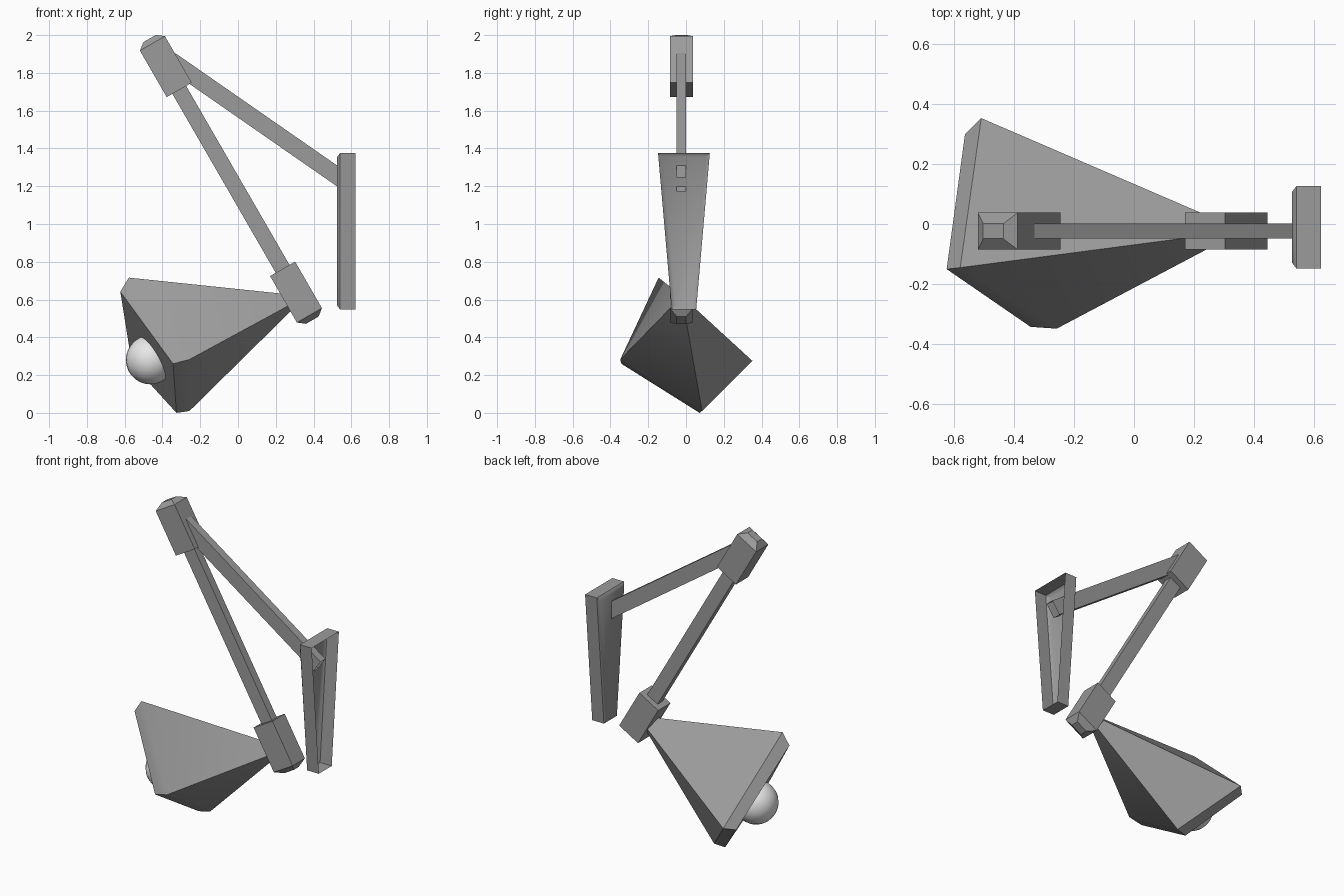
import bpy, bmesh, math
from mathutils import Vector

cube = bpy.data.objects.get("Cube")
if cube:
    bpy.data.objects.remove(cube, do_unlink=True)


def make_material(name, grey):
    m = bpy.data.materials.new(name)
    m.use_nodes = True
    colour = (grey, grey, grey, 1)
    m.diffuse_color = colour
    m.node_tree.nodes["Principled BSDF"].inputs["Base Color"].default_value = colour
    return m


body_grey = make_material("mid_grey", 0.33)
bulb_grey = make_material("light_grey", 0.8)


def loft(name, rings, cap_start=True, cap_end=True):
    """Skin four-sided rings in order; a one-point ring is an apex."""
    bm = bmesh.new()
    rows = [[bm.verts.new(p) for p in ring] for ring in rings]
    for a, b in zip(rows, rows[1:]):
        for i in range(4):
            j = (i + 1) % 4
            if len(a) == 1:
                bm.faces.new((a[0], b[j], b[i]))
            else:
                bm.faces.new((a[i], a[j], b[j], b[i]))
    if cap_start and len(rows[0]) > 2:
        bm.faces.new(rows[0])
    if cap_end:
        bm.faces.new(rows[-1])
    bmesh.ops.recalc_face_normals(bm, faces=bm.faces)
    mesh = bpy.data.meshes.new(name)
    bm.to_mesh(mesh)
    bm.free()
    mesh.materials.append(body_grey)
    obj = bpy.data.objects.new(name, mesh)
    bpy.context.collection.objects.link(obj)
    return obj


def soften(obj):
    """Smooth the shallow bevels and keep the main edges sharp."""
    bpy.ops.object.select_all(action='DESELECT')
    obj.select_set(True)
    bpy.context.view_layer.objects.active = obj
    bpy.ops.object.shade_smooth_by_angle(angle=math.radians(40))


def bar(name, origin, axis, sections, capped=True):
    """Bar along an axis in the xz plane; sections are (distance, width, depth)."""
    axis = axis.normalized()
    side, across = Vector((-axis.z, 0, axis.x)), Vector((0, 1, 0))
    loft(name, [[origin + axis * t + side * (sx * w / 2) + across * (sy * d / 2)
                 for sx, sy in ((-1, -1), (1, -1), (1, 1), (-1, 1))]
                for t, w, d in sections], capped, capped)


# Lower arm with a joint block, tapered at its outer end, on each end
MID_Y = -0.024
top = Vector((-0.453, MID_Y, 1.956))
slant = Vector((0.5, 0, -math.sqrt(0.75)))
block, tip = (0.153, 0.123), (0.077, 0.05)
bar("upper_joint", top, slant, [(-0.03, *tip), (0, *block), (0.284, *block)])
bar("lower_joint", top, slant, [(1.378, *block), (1.662, *block), (1.692, *tip)])
bar("lower_arm", top, slant, [(0.25, 0.084, 0.05), (1.41, 0.084, 0.05)])

# Upper arm: open tube running through the wall plate
start, end = Vector((-0.331, MID_Y, 1.904)), Vector((0.615, MID_Y, 1.247))
run = end - start
down = Vector((run.z, 0, -run.x)).normalized() * 0.0455
bar("upper_arm", start + down, run,
    [(0, 0.091, 0.05), (run.length, 0.091, 0.05)], capped=False)


# Tapered wall plate: thin shell, open at the wall side, bevelled at the other
def plate_ring(x, inset):
    z0, z1 = 0.548 + inset, 1.375 - inset
    top_half, low_half = 0.137 - inset, 0.065 - inset
    return [Vector((x, -0.011 + y, z)) for y, z in
            ((-low_half, z0), (low_half, z0), (top_half, z1), (-top_half, z1))]


plate = loft("wall_plate",
             [plate_ring(0.525, 0.02), plate_ring(0.54, 0), plate_ring(0.622, 0)],
             cap_end=False)
soften(plate)

# Pyramid shade with a narrow inward lip and a closed mouth
apex = [Vector((0.36, -0.022, 0.618))]
brim = [Vector(p) for p in ((-0.578, -0.145, 0.716), (-0.257, -0.348, 0.283),
                            (-0.257, 0.085, 0.01), (-0.508, 0.352, 0.275))]
mouth = [Vector(p) for p in ((-0.623, -0.15, 0.642), (-0.344, -0.342, 0.26),
                             (-0.326, 0.072, 0.0), (-0.562, 0.299, 0.26))]
soften(loft("lamp_shade", [apex, brim, mouth]))

# Round bulb set into the mouth
bpy.ops.mesh.primitive_uv_sphere_add(segments=24, ring_count=14, radius=0.13,
                                     location=(-0.464, -0.042, 0.281))
bulb = bpy.context.object
bulb.name = "bulb"
bulb.data.materials.append(bulb_grey)
bpy.ops.object.shade_smooth()
